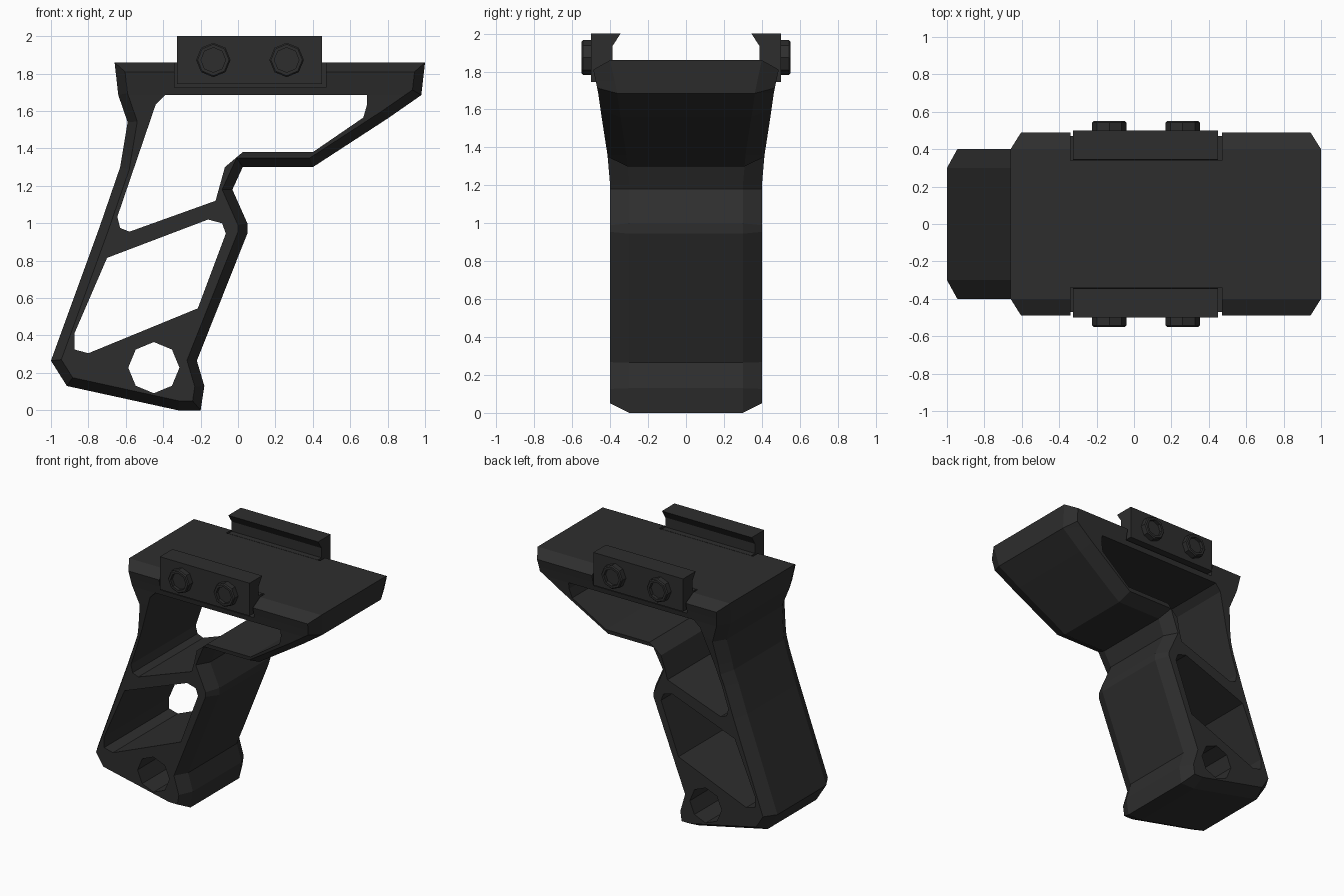
import bpy, bmesh, math
from mathutils import Vector
from mathutils.geometry import intersect_line_line_2d, intersect_line_line

if "Cube" in bpy.data.objects:
    bpy.data.objects.remove(bpy.data.objects["Cube"])

black = bpy.data.materials.new("matte_black")
black.use_nodes = True
black.diffuse_color = (0.027, 0.027, 0.027, 1)
black.node_tree.nodes["Principled BSDF"].inputs["Base Color"].default_value = black.diffuse_color


def make_object(name, bm):
    bmesh.ops.recalc_face_normals(bm, faces=bm.faces)
    mesh = bpy.data.meshes.new(name)
    bm.to_mesh(mesh)
    bm.free()
    mesh.materials.append(black)
    ob = bpy.data.objects.new(name, mesh)
    bpy.context.collection.objects.link(ob)
    return ob


def loft(bm, rings):
    """Skin a stack of closed rings and cap both ends."""
    loops = [[bm.verts.new(p) for p in ring] for ring in rings]
    for a, b in zip(loops, loops[1:]):
        for i in range(len(a)):
            j = (i + 1) % len(a)
            bm.faces.new((a[i], a[j], b[j], b[i]))
    bm.faces.new(loops[0])
    bm.faces.new(loops[-1])


def slab(bm, outline, y0, y1):
    loft(bm, [[(x, y, z) for x, z in outline] for y in (y0, y1)])


def inset(outline, gap, top):
    """Offset a clockwise outline inwards, leaving the top edge in place."""
    pts = [Vector(p) for p in outline]
    lines = []
    for a, b in zip(pts, pts[1:] + pts[:1]):
        d = (b - a).normalized()
        shift = Vector((d.y, -d.x)) * (0 if a.y == top and b.y == top else gap)
        lines.append((a + shift, d))
    result = []
    for (p, d), (q, e) in zip(lines[-1:] + lines[:-1], lines):
        t = (q - p).cross(e) / d.cross(e)
        result.append(p + d * t)
    return result


def cut(ob, cutter):
    """Subtract the cutter and bake the result."""
    mod = ob.modifiers.new("cut", 'BOOLEAN')
    mod.operation = 'DIFFERENCE'
    mod.solver = 'EXACT'
    mod.object = cutter
    bpy.context.view_layer.update()
    deps = bpy.context.evaluated_depsgraph_get()
    mesh = bpy.data.meshes.new_from_object(ob.evaluated_get(deps))
    ob.modifiers.clear()
    ob.data = mesh
    bpy.data.objects.remove(cutter)


def ring(cx, cz, radius, sides):
    return [(cx + radius * math.cos(math.tau * i / sides),
             cz + radius * math.sin(math.tau * i / sides)) for i in range(sides)]


# Grip body: side profile with chamfered flanks
TOP = 1.86
profile = [(-.66, TOP), (1, TOP), (.98, 1.685), (.8, 1.56), (.4, 1.3), (.025, 1.3),
           (-.03, 1.18), (.05, 1), (.05, .945), (-.22, .265), (-.18, .13), (-.2, 0),
           (-.32, 0), (-.915, .13), (-1, .265), (-.74, .98), (-.63, 1.3),
           (-.59, 1.54), (-.64, 1.685)]
inner = inset(profile, .05, TOP)
bm = bmesh.new()
loft(bm, [[(x, y, z) for x, z in shape] for shape, y in
          ((inner, -.4), (profile, -.3), (profile, .3), (inner, .4))])
body = make_object("grip_body", bm)

# Through windows and the round lower hole
upper_window = [(-.39, 1.685), (-.44, 1.635), (-.645, 1.035), (-.63, .975), (-.58, .955),
                (-.12, 1.12), (-.07, 1.3), (.025, 1.38), (.4, 1.38), (.67, 1.565),
                (.69, 1.635), (.69, 1.685)]
lower_window = [(-.7, .815), (-.16, 1.02), (-.085, 1), (-.065, .945), (-.215, .545),
                (-.8, .305), (-.875, .325), (-.875, .41)]
bm = bmesh.new()
for shape in (upper_window, lower_window, ring(-.45, .228, .137, 8)):
    slab(bm, shape, -1, 1)
cut(body, make_object("window_cutter", bm))

# Flare the sides outwards towards the mounting plate
flare = [(1.2, 0), (1.36, .014), (1.56, .045), (1.685, .063), (1.75, .076), (TOP, .1)]
bm = bmesh.new()
bm.from_mesh(body.data)
bmesh.ops.triangulate(bm, faces=bm.faces)
for z, _ in flare[:-1]:
    bmesh.ops.bisect_plane(bm, geom=bm.verts[:] + bm.edges[:] + bm.faces[:],
                           plane_co=(0, 0, z), plane_no=(0, 0, 1), dist=1e-5)
for v in bm.verts:
    for (z0, w0), (z1, w1) in zip(flare, flare[1:]):
        if z0 < v.co.z <= z1 + 1e-4:
            grow = w0 + (w1 - w0) * (v.co.z - z0) / (z1 - z0)
            v.co.y += math.copysign(grow, v.co.y)
            break
bm.to_mesh(body.data)
bm.free()

# Pockets in the plate that hold the clamps
bm = bmesh.new()
pocket = [(-.34, 1.725), (.47, 1.725), (.47, 2.1), (-.34, 2.1)]
for side in (-1, 1):
    slab(bm, pocket, side * .34, side * .7)
cut(body, make_object("pocket_cutter", bm))

# Rail clamps with hooked lips, and their bolts
jaw = [(.343, 1.745), (.5, 1.745), (.5, 2), (.345, 2), (.387, 1.935), (.387, TOP), (.343, TOP)]
for side, label in ((-1, "front"), (1, "back")):
    bm = bmesh.new()
    loft(bm, [[(x, side * y, z) for y, z in jaw] for x in (-.325, .45)])
    make_object(label + "_rail_clamp", bm)
    for x, place in ((-.132, "right"), (.26, "left")):
        bm = bmesh.new()
        steps = ((.49, .092), (.542, .092), (.55, .084), (.55, .066), (.525, .066))
        loft(bm, [[(px, side * y, pz) for px, pz in ring(x, 1.873, r, 8)] for y, r in steps])
        make_object(f"{label}_{place}_clamp_bolt", bm)
